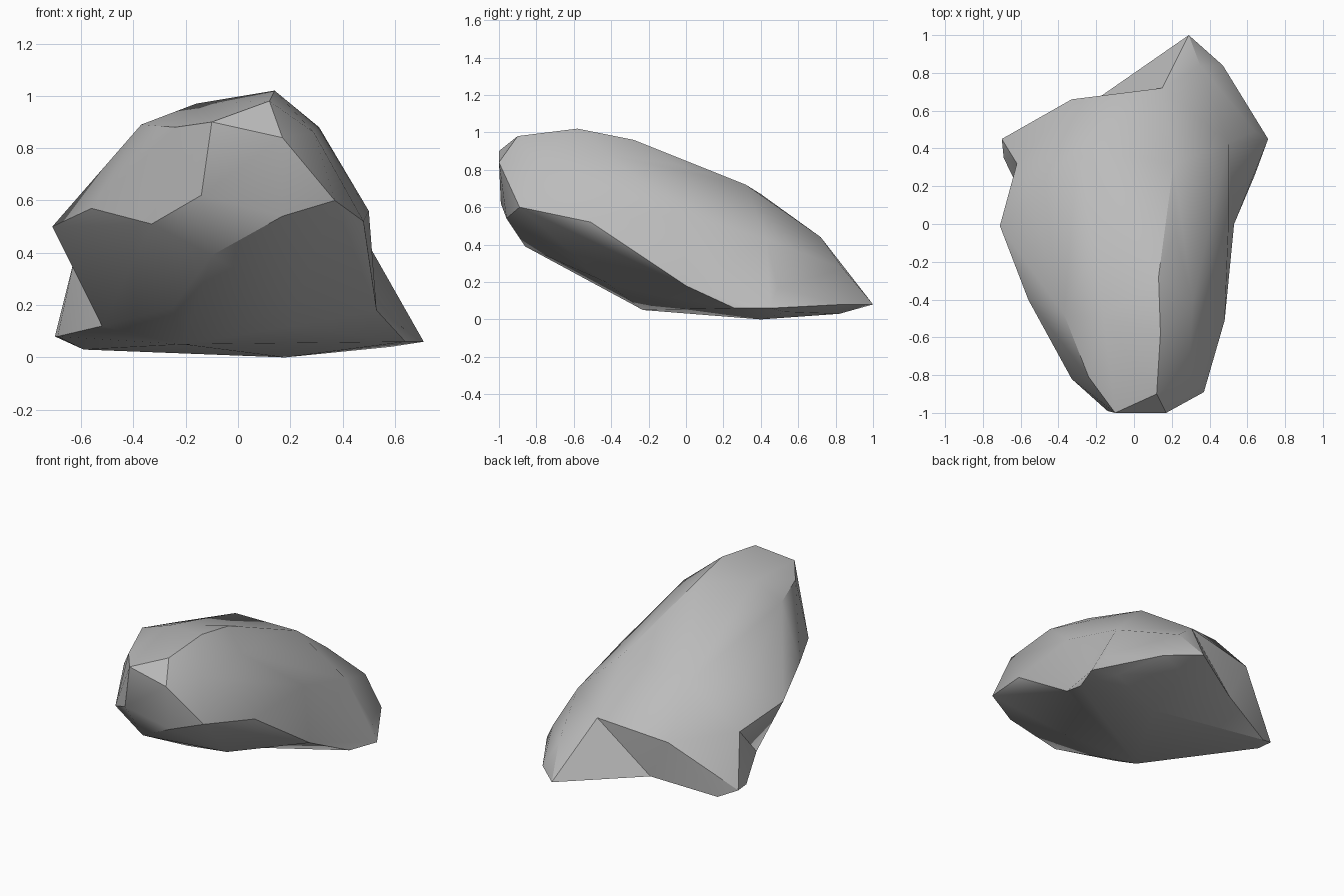
import bpy
import bmesh
from math import radians

if "Cube" in bpy.data.objects:
    bpy.data.objects.remove(bpy.data.objects["Cube"], do_unlink=True)

# Stone colour
stone = bpy.data.materials.new("warm_grey_stone")
stone.use_nodes = True
grey = (0.5, 0.5, 0.5, 1)
stone.diffuse_color = grey
shader = next(n for n in stone.node_tree.nodes if n.type == "BSDF_PRINCIPLED")
shader.inputs["Base Color"].default_value = grey
shader.inputs["Roughness"].default_value = 0.9


def chipped_lump(name, *corner_groups):
    """Make a faceted lump as the convex hull of its corner points."""
    bm = bmesh.new()
    for group in corner_groups:
        for corner in group:
            bm.verts.new(corner)
    hull = bmesh.ops.convex_hull(bm, input=bm.verts[:])
    loose = set(hull["geom_interior"]) | set(hull["geom_unused"])
    bmesh.ops.delete(bm, geom=[g for g in loose if isinstance(g, bmesh.types.BMVert)],
                     context="VERTS")
    bmesh.ops.recalc_face_normals(bm, faces=bm.faces[:])
    mesh = bpy.data.meshes.new(name)
    bm.to_mesh(mesh)
    bm.free()
    mesh.materials.append(stone)
    lump = bpy.data.objects.new(name, mesh)
    bpy.context.scene.collection.objects.link(lump)
    return lump


def fuse(target, lump):
    """Join a lump to the target with a union, then drop the lump."""
    lump.hide_render = True
    union = target.modifiers.new("fuse_" + lump.name, "BOOLEAN")
    union.operation = "UNION"
    union.solver = "EXACT"
    union.object = lump
    bpy.ops.object.modifier_apply(modifier=union.name)
    bpy.data.objects.remove(lump, do_unlink=True)


# Corners shared by the main boulder and its feet
back_ridge = (0.15, 0.72, 0.44)
back_shelf = (-0.33, 0.66, 0.38)
back_heel = (-0.2, 0.66, 0.12)
keel = (0.18, 0.4, 0)
chin = (-0.21, -0.23, 0.05)
right_hip = (0.53, 0, 0.18)
right_shoulder = (0.5, 0.43, 0.43)
left_hip = (-0.52, 0, 0.12)
left_notch = (-0.62, 0.32, 0.4)

# Main boulder
crown = [(0.14, -0.58, 1.02), (0.13, -0.28, 0.96), (-0.16, -0.5, 0.97),
         (-0.37, -0.48, 0.89), (0.31, -0.42, 0.88), (0.29, -0.81, 0.86),
         (-0.21, -0.12, 0.85), (0.22, -0.05, 0.83), (0.21, 0.32, 0.72),
         (-0.3, 0.4, 0.67)]
nose = [(-0.1, -1, 0.9), (0.12, -0.9, 0.98), (0.17, -1, 0.84),
        (-0.14, -0.99, 0.62), (0.17, -0.96, 0.54), (0.37, -0.89, 0.6),
        (-0.1, -0.86, 0.39), (-0.33, -0.82, 0.51), (-0.24, -0.81, 0.88)]
flanks = [(0.48, -0.51, 0.52), (0.5, -0.02, 0.56), right_shoulder, right_hip,
          (-0.56, -0.4, 0.57), (-0.71, -0.01, 0.5), (-0.55, 0.15, 0.64),
          left_notch, left_hip]
underside = [(0.22, -0.43, 0.2), (-0.25, -0.47, 0.19), chin, keel,
             back_ridge, back_shelf, back_heel]
rock = chipped_lump("rock", crown, nose, flanks, underside)

# Low foot reaching backwards on the left side
tail_foot = chipped_lump("tail_foot", [
    right_shoulder, right_hip, keel, back_ridge, back_heel, chin,
    (0.64, 0.49, 0.17), (0.71, 0.45, 0.06), (0.64, 0.26, 0.06),
    (0.58, 0.53, 0.04), (0.29, 1, 0.08), (0.47, 0.84, 0.08),
    (0.35, 0.84, 0.27), (0.2, 0.88, 0.1), (0.3, 0.82, 0.03)])

# Small foot on the other side
side_foot = chipped_lump("side_foot", [
    left_notch, left_hip, keel, back_shelf, back_heel, chin,
    (-0.7, 0.45, 0.08), (-0.69, 0.35, 0.08), (-0.59, 0.51, 0.03)])

# One solid stone with soft facets and crisp breaks
bpy.ops.object.select_all(action="DESELECT")
rock.select_set(True)
bpy.context.view_layer.objects.active = rock
fuse(rock, tail_foot)
fuse(rock, side_foot)
bpy.ops.object.shade_smooth_by_angle(angle=radians(30))
